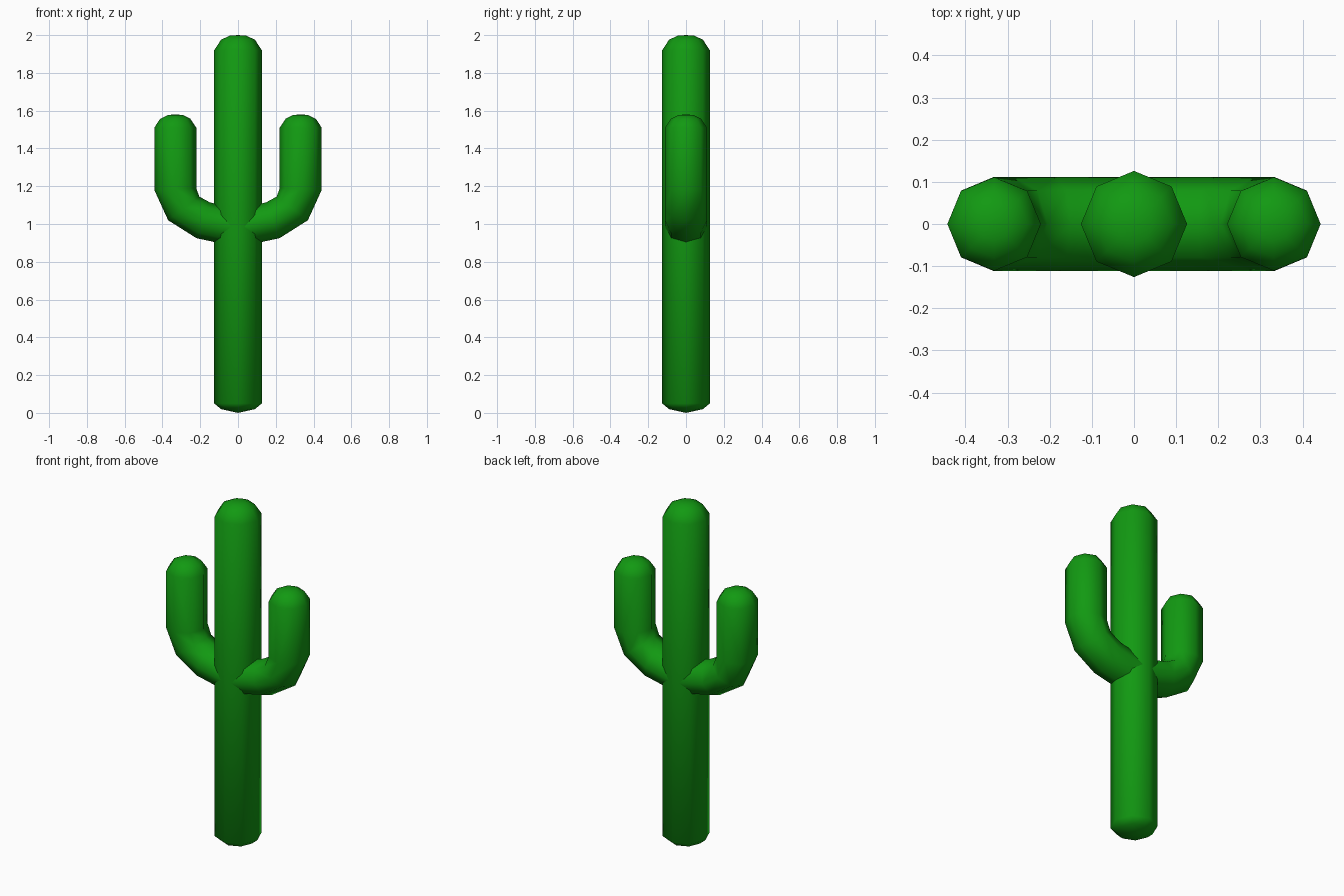
import bpy, bmesh, math
from mathutils import Vector

if "Cube" in bpy.data.objects:
    bpy.data.objects.remove(bpy.data.objects["Cube"])

green = bpy.data.materials.new("cactus_green")
green.diffuse_color = (0.006, 0.32, 0.006, 1)
green.use_nodes = True
green.node_tree.nodes["Principled BSDF"].inputs["Base Color"].default_value = green.diffuse_color
SIDES = 8


def ring(inner, outer, depth):
    """Eight-sided ring spanning inner to outer (x, z) points, with half-depth in y."""
    a, b = Vector((inner[0], 0, inner[1])), Vector((outer[0], 0, outer[1]))
    mid, half = (a + b) / 2, (b - a) / 2
    return [mid + half * math.cos(t) + Vector((0, depth * math.sin(t), 0))
            for t in (2 * math.pi * k / SIDES for k in range(SIDES))]


def flat_ring(x, z, r):
    return ring((x - r, z), (x + r, z), r)


def tube(name, rings, start, end, flip=1):
    """Skin the rings and close both ends on a pole point; flip=-1 mirrors in x."""
    bm = bmesh.new()
    rows = [[bm.verts.new((p.x * flip, p.y, p.z)) for p in r] for r in rings]
    for lo, hi in zip(rows, rows[1:]):
        for i in range(SIDES):
            j = (i + 1) % SIDES
            bm.faces.new((lo[i], lo[j], hi[j], hi[i]))
    for row, pole in ((rows[0], start), (rows[-1], end)):
        tip = bm.verts.new((pole[0] * flip, 0, pole[1]))
        for i in range(SIDES):
            bm.faces.new((row[i], row[(i + 1) % SIDES], tip))
    bmesh.ops.recalc_face_normals(bm, faces=bm.faces)
    mesh = bpy.data.meshes.new(name)
    bm.to_mesh(mesh)
    bm.free()
    mesh.materials.append(green)
    obj = bpy.data.objects.new(name, mesh)
    bpy.context.collection.objects.link(obj)
    bpy.ops.object.select_all(action='DESELECT')
    obj.select_set(True)
    bpy.context.view_layer.objects.active = obj
    bpy.ops.object.shade_smooth_by_angle(angle=math.radians(60))


# Trunk with rounded ends
trunk = [(0.02, 0.09), (0.05, 0.126), (1.92, 0.126), (1.975, 0.09), (1.997, 0.045)]
tube("trunk", [flat_ring(0, z, r) for z, r in trunk], (0, 0), (0, 2.0))

# Arms: bend out of the trunk, then rise to a rounded tip
bend = [((0.01, 1.08), (0.01, 0.88)), ((0.15, 1.115), (0.22, 0.925)),
        ((0.205, 1.145), (0.37, 1.02)), ((0.221, 1.19), (0.443, 1.18))]
tip = [(1.51, 0.111), (1.557, 0.08), (1.577, 0.04)]
arm = [ring(a, b, 0.112) for a, b in bend] + [flat_ring(0.332, z, r) for z, r in tip]
for name, flip in (("right_arm", 1), ("left_arm", -1)):
    tube(name, arm, (0.01, 0.98), (0.332, 1.58), flip)
